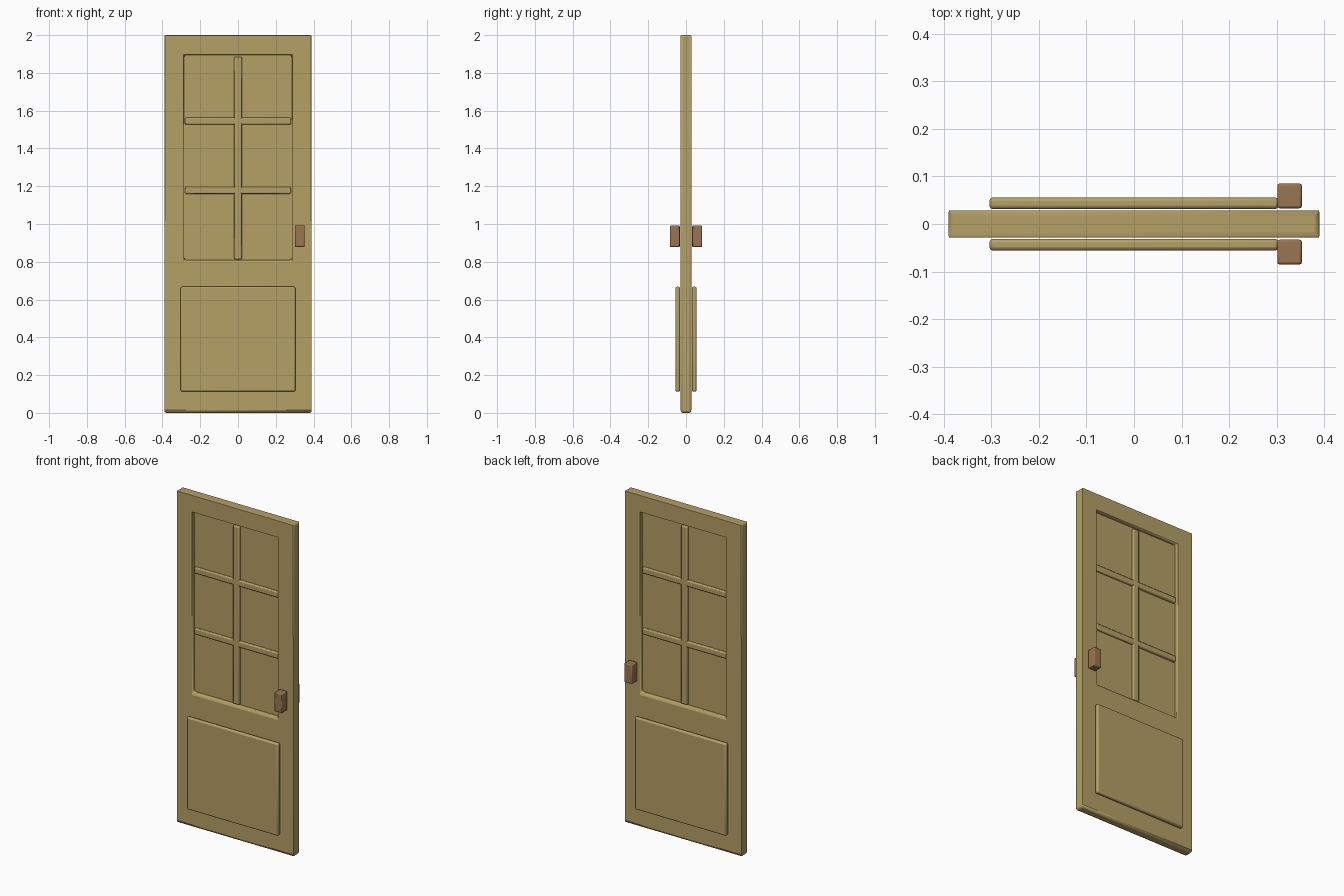
import bpy
import bmesh

cube = bpy.data.objects.get("Cube")
if cube:
    bpy.data.objects.remove(cube, do_unlink=True)


def make_material(name, color):
    mat = bpy.data.materials.new(name)
    mat.use_nodes = True
    mat.diffuse_color = color
    mat.node_tree.nodes["Principled BSDF"].inputs["Base Color"].default_value = color
    return mat


wood = make_material("tan wood", (0.46, 0.35, 0.13, 1))
brown = make_material("brown handle", (0.32, 0.18, 0.08, 1))


def finish(name, bm, mat, bevel):
    bmesh.ops.recalc_face_normals(bm, faces=bm.faces)
    mesh = bpy.data.meshes.new(name)
    bm.to_mesh(mesh)
    bm.free()
    mesh.materials.append(mat)
    obj = bpy.data.objects.new(name, mesh)
    bpy.context.collection.objects.link(obj)
    if bevel:
        mod = obj.modifiers.new("rounded edges", "BEVEL")
        mod.width = bevel
        mod.segments = 2
        mod.limit_method = "ANGLE"
    bpy.ops.object.select_all(action="DESELECT")
    obj.select_set(True)
    bpy.context.view_layer.objects.active = obj
    bpy.ops.object.shade_smooth_by_angle()
    return obj


def box(name, x, y, z, mat=wood, bevel=0.006):
    """Bevelled box from (low, high) ranges."""
    bm = bmesh.new()
    bmesh.ops.create_cube(bm, size=1)
    for v in bm.verts:
        v.co = [r[0] if c < 0 else r[1] for r, c in zip((x, y, z), v.co)]
    return finish(name, bm, mat, bevel)


HALF_W, HALF_T = 0.39, 0.028
WIN_X, WIN_LOW, WIN_HIGH = 0.285, 0.81, 1.895


# Door frame: solid slab with a window opening
def rectangle(bm, half, low, high, y):
    corners = ((-half, low), (half, low), (half, high), (-half, high))
    return [bm.verts.new((x, y, z)) for x, z in corners]


bm = bmesh.new()
rings = []
for y in (-HALF_T, HALF_T):
    rings.append((rectangle(bm, HALF_W, 0, 2, y),
                  rectangle(bm, WIN_X, WIN_LOW, WIN_HIGH, y)))
(front_out, front_in), (back_out, back_in) = rings
for a, b in ((front_out, front_in), (back_out, back_in),
             (front_out, back_out), (front_in, back_in)):
    for i in range(4):
        j = (i + 1) % 4
        bm.faces.new((a[i], a[j], b[j], b[i]))
finish("door_frame", bm, wood, 0.011)

# Window pane and its glazing bars
box("window_pane", (-WIN_X - 0.01, WIN_X + 0.01), (-0.005, 0.005),
    (WIN_LOW - 0.01, WIN_HIGH + 0.01), bevel=0)
box("vertical_bar", (-0.02, 0.02), (-0.021, 0.021), (WIN_LOW + 0.003, WIN_HIGH - 0.01))
for name, z in (("lower_bar", 1.178), ("upper_bar", 1.545)):
    box(name, (-0.28, 0.28), (-0.02, 0.02), (z - 0.018, z + 0.018))

# Raised lower panels and handles on both sides
for side, s in (("front", -1), ("back", 1)):
    near_far = lambda a, b: sorted((s * a, s * b))
    box(side + "_panel", (-0.304, 0.304), near_far(0.031, 0.056), (0.113, 0.668),
        bevel=0.008)
    box(side + "_handle", (0.301, 0.353), near_far(0.033, 0.085), (0.877, 0.992),
        brown, 0.005)
